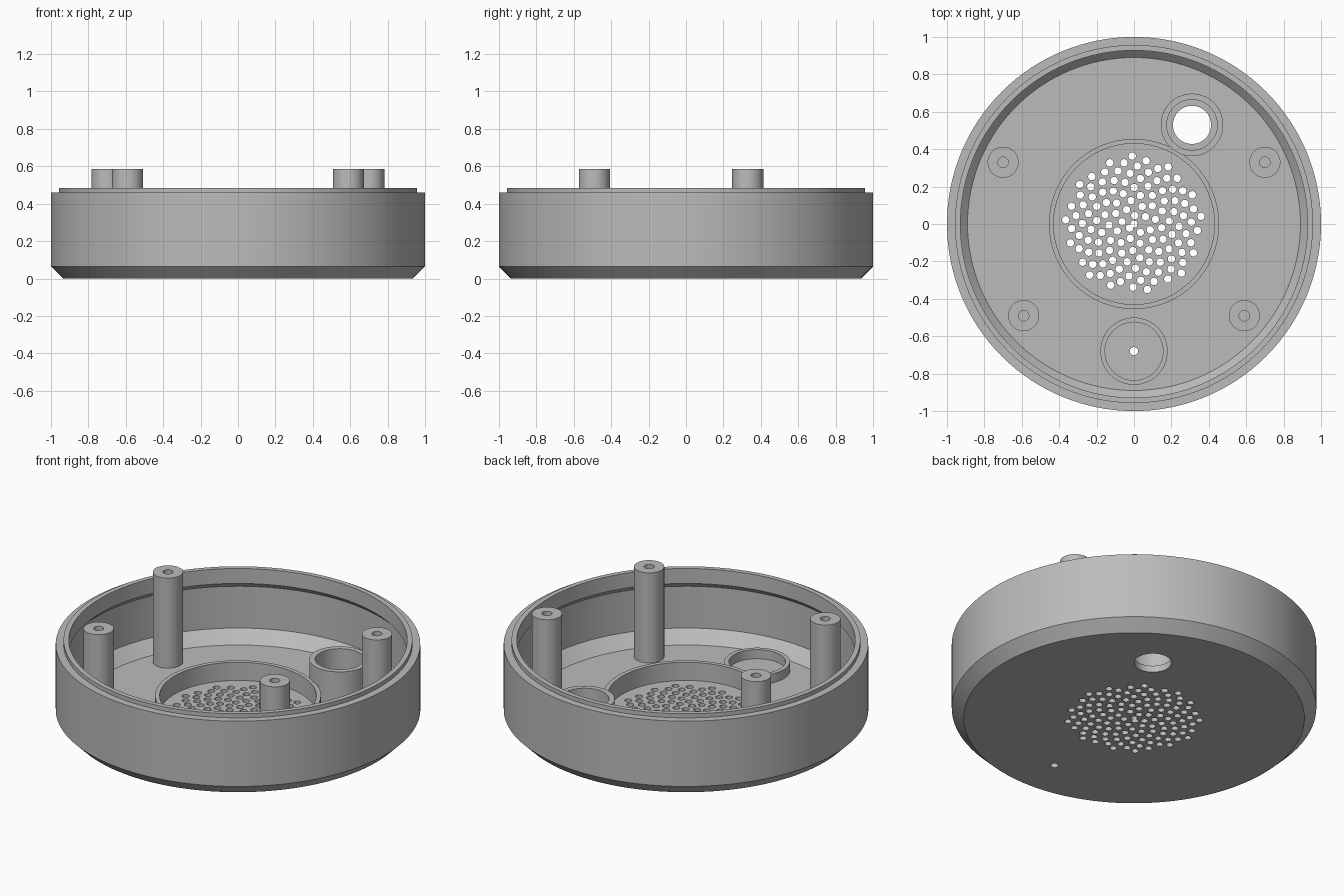
import bpy, bmesh, math
from mathutils import Matrix, Vector

default = bpy.data.objects.get("Cube")
if default:
    bpy.data.objects.remove(default, do_unlink=True)

GREY = (0.5, 0.5, 0.5, 1.0)
plastic = bpy.data.materials.new("grey plastic")
plastic.use_nodes = True
plastic.diffuse_color = GREY
plastic.node_tree.nodes["Principled BSDF"].inputs["Base Color"].default_value = GREY

FLOOR = 0.04
ROOT = 0.03   # fittings are rooted slightly inside the floor


def add_object(name, bm):
    mesh = bpy.data.meshes.new(name)
    bm.to_mesh(mesh)
    bm.free()
    mesh.materials.append(plastic)
    obj = bpy.data.objects.new(name, mesh)
    bpy.context.collection.objects.link(obj)
    return obj


def smooth(obj):
    bpy.ops.object.select_all(action="DESELECT")
    obj.select_set(True)
    bpy.context.view_layer.objects.active = obj
    bpy.ops.object.shade_smooth_by_angle(angle=math.radians(30))


def lathe(name, profile, steps, x=0, y=0):
    """Revolve an (r, z) profile; profiles off the axis are closed into a ring."""
    bm = bmesh.new()
    verts = [bm.verts.new((r, 0, z)) for r, z in profile]
    pairs = list(zip(verts, verts[1:]))
    if profile[0][0] > 0:
        pairs.append((verts[-1], verts[0]))
    edges = [bm.edges.new(p) for p in pairs]
    bmesh.ops.spin(bm, geom=verts + edges, cent=(0, 0, 0), axis=(0, 0, 1),
                   angle=math.tau, steps=steps)
    bmesh.ops.remove_doubles(bm, verts=bm.verts, dist=1e-4)
    bmesh.ops.recalc_face_normals(bm, faces=bm.faces)
    obj = add_object(name, bm)
    obj.location = (x, y, 0)
    smooth(obj)
    return obj


def tube(name, outer, inner, top, x=0, y=0):
    return lathe(name, [(outer, ROOT), (outer, top), (inner, top), (inner, ROOT)], 64, x, y)


# Shell: chamfered base, stepped rim, undercut lip and chamfered inner floor
shell = lathe("shell", [
    (0, 0), (0.935, 0), (1, 0.065), (1, 0.46), (0.957, 0.46), (0.957, 0.485),
    (0.928, 0.485), (0.928, 0.395), (0.96, 0.363), (0.96, 0.11), (0.89, FLOOR),
    (0, FLOOR)], 128)

# Floor openings: spiral grille, large round port and pinhole
holes = [(0.31, 0.53, 0.102, 48), (0, -0.68, 0.022, 16)]
golden = math.pi * (3 - math.sqrt(5))
for n in range(128):
    r = 0.0325 * math.sqrt(n)
    holes.append((r * math.cos(golden * n), -r * math.sin(golden * n), 0.02, 14))

bm = bmesh.new()
for x, y, radius, sides in holes:
    bmesh.ops.create_cone(bm, cap_ends=True, segments=sides, radius1=radius, radius2=radius,
                          depth=0.2, matrix=Matrix.Translation(Vector((x, y, FLOOR / 2))))
cutter = add_object("hole_cutter", bm)
cutter.hide_render = True

cut = shell.modifiers.new("holes", "BOOLEAN")
cut.operation = "DIFFERENCE"
cut.solver = "EXACT"
cut.use_self = True
cut.object = cutter
bpy.ops.object.select_all(action="DESELECT")
shell.select_set(True)
bpy.context.view_layer.objects.active = shell
bpy.ops.object.modifier_apply(modifier=cut.name)
bpy.data.objects.remove(cutter, do_unlink=True)
smooth(shell)

# Raised collars on the floor
tube("speaker_collar", 0.455, 0.43, 0.15)
tube("port_collar", 0.167, 0.135, 0.25, 0.31, 0.53)
tube("pinhole_collar", 0.18, 0.155, 0.095, 0, -0.68)

# Screw posts with blind holes
for side, label in ((1, "left"), (-1, "right")):
    for place, x, y in (("back", 0.7, 0.33), ("front", 0.59, -0.49)):
        lathe(f"{place}_{label}_post", [
            (0, ROOT), (0.083, ROOT), (0.083, 0.585), (0.028, 0.585),
            (0.028, 0.25), (0, 0.25)], 40, side * x, y)
